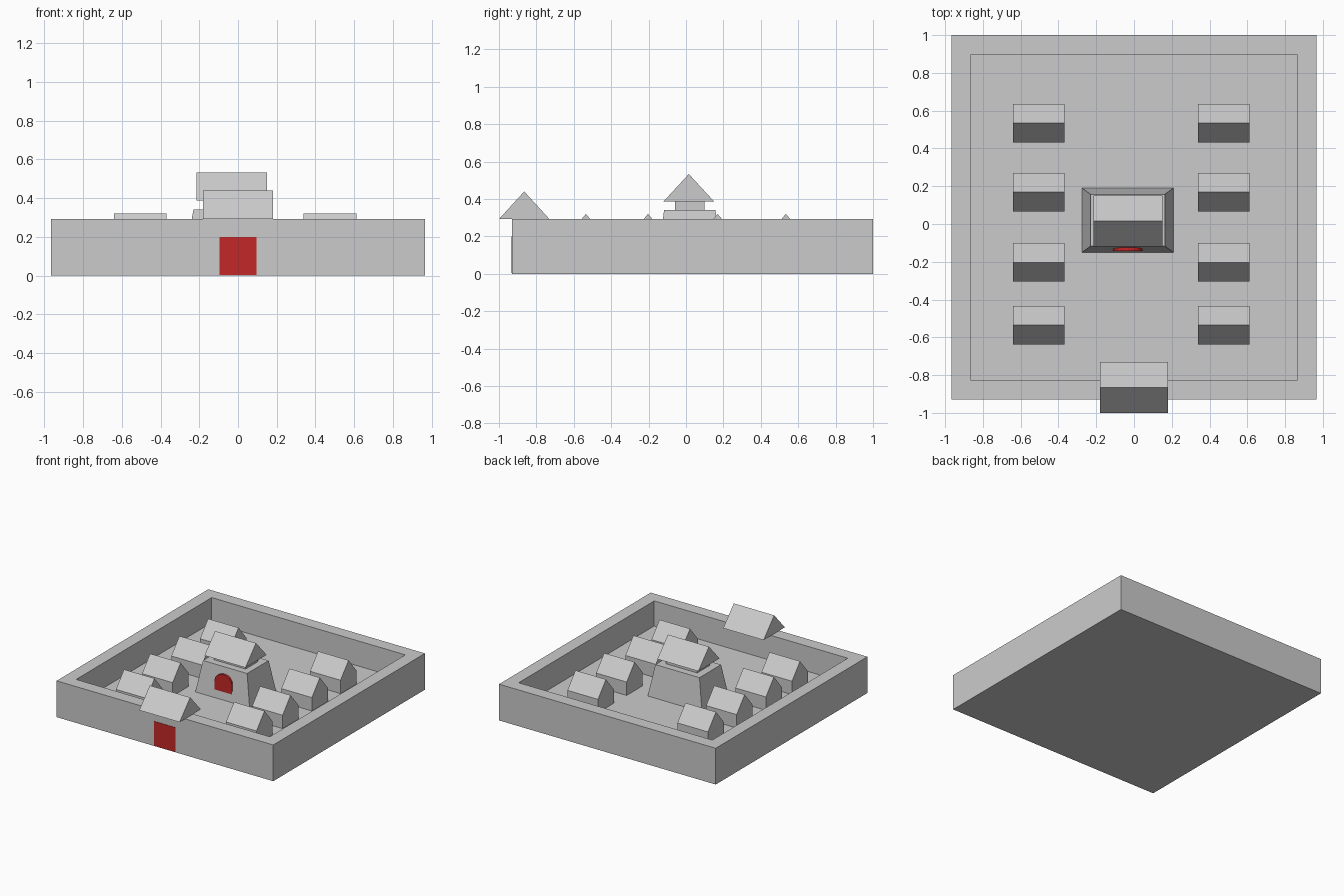
import bpy, bmesh, math

if "Cube" in bpy.data.objects:
    bpy.data.objects.remove(bpy.data.objects["Cube"])

FLOOR = 0.09
WALL_TOP = 0.292

red = bpy.data.materials.new("door_red")
red.diffuse_color = (0.55, 0.02, 0.02, 1)
red.use_nodes = True
red.node_tree.nodes["Principled BSDF"].inputs["Base Color"].default_value = red.diffuse_color


def finish(name, bm, mat=None):
    bmesh.ops.recalc_face_normals(bm, faces=bm.faces)
    mesh = bpy.data.meshes.new(name)
    bm.to_mesh(mesh)
    bm.free()
    obj = bpy.data.objects.new(name, mesh)
    bpy.context.collection.objects.link(obj)
    if mat:
        mesh.materials.append(mat)
    return obj


def extrude(name, points, offset, mat=None):
    """Closed prism: planar outline moved along offset."""
    bm = bmesh.new()
    face = bm.faces.new([bm.verts.new(p) for p in points])
    new = bmesh.ops.extrude_face_region(bm, geom=[face], use_keep_orig=True)["geom"]
    bmesh.ops.translate(bm, vec=offset, verts=[v for v in new if isinstance(v, bmesh.types.BMVert)])
    return finish(name, bm, mat)


def frustum(name, x0, x1, y0, y1, z0, z1, inset_x=0.0, inset_y=0.0, mat=None):
    """Box whose top can be pulled inwards."""
    bm = bmesh.new()
    bmesh.ops.create_cube(bm, size=1)
    for v in bm.verts:
        top = v.co.z > 0
        ix, iy = (inset_x, inset_y) if top else (0, 0)
        v.co = (x1 - ix if v.co.x > 0 else x0 + ix,
                y1 - iy if v.co.y > 0 else y0 + iy,
                z1 if top else z0)
    return finish(name, bm, mat)


def gable(name, x0, x1, y0, y1, eave, ridge, base=None):
    """Ridge along x; with a base it becomes a whole house."""
    prof = [(y0, eave), ((y0 + y1) / 2, ridge), (y1, eave)]
    if base is not None:
        prof += [(y1, base), (y0, base)]
    return extrude(name, [(x0, y, z) for y, z in prof], (x1 - x0, 0, 0))


# Courtyard walls: a solid slab with its top inset and sunk to the floor
bm = bmesh.new()
bmesh.ops.create_cube(bm, size=1)
for v in bm.verts:
    v.co = (v.co.x * 1.93, 0.035 + v.co.y * 1.93, WALL_TOP if v.co.z > 0 else 0)
bm.normal_update()
top = max(bm.faces, key=lambda f: f.calc_center_median().z)
bmesh.ops.inset_region(bm, faces=[top], thickness=0.145)
pit = bmesh.ops.extrude_discrete_faces(bm, faces=[top])["faces"][0]
for v in pit.verts:
    v.co.z = FLOOR
finish("courtyard_wall", bm)

# Gate in the front wall and its roof
frustum("gate_door", -0.095, 0.095, -0.933, -0.9, 0.003, 0.2, mat=red)
gable("gate_roof", -0.18, 0.18, -1.0, -0.73, WALL_TOP, 0.44)

# Central hall: tapered base, neck and roof
frustum("hall_base", -0.275, 0.208, -0.15, 0.19, FLOOR, 0.342, 0.045, 0.033)
frustum("hall_neck", -0.17, 0.11, -0.06, 0.10, 0.33, 0.39)
gable("hall_roof", -0.215, 0.15, -0.12, 0.15, 0.387, 0.533)

# Arched hall door
arch = [(-0.11, -0.142, FLOOR)]
for i in range(9):
    a = math.pi * (1 - i / 8)
    arch.append((-0.032 + 0.078 * math.cos(a), -0.142, 0.225 + 0.065 * math.sin(a)))
arch.append((0.046, -0.142, FLOOR))
extrude("hall_door", arch, (0, 0.06, 0), red)

# Two rows of houses
for side, cx in (("left", -0.505), ("right", 0.475)):
    for i, cy in enumerate((-0.535, -0.203, 0.169, 0.534)):
        gable(f"house_{side}_{i + 1}", cx - 0.136, cx + 0.136,
              cy - 0.102, cy + 0.102, 0.198, 0.32, FLOOR)
